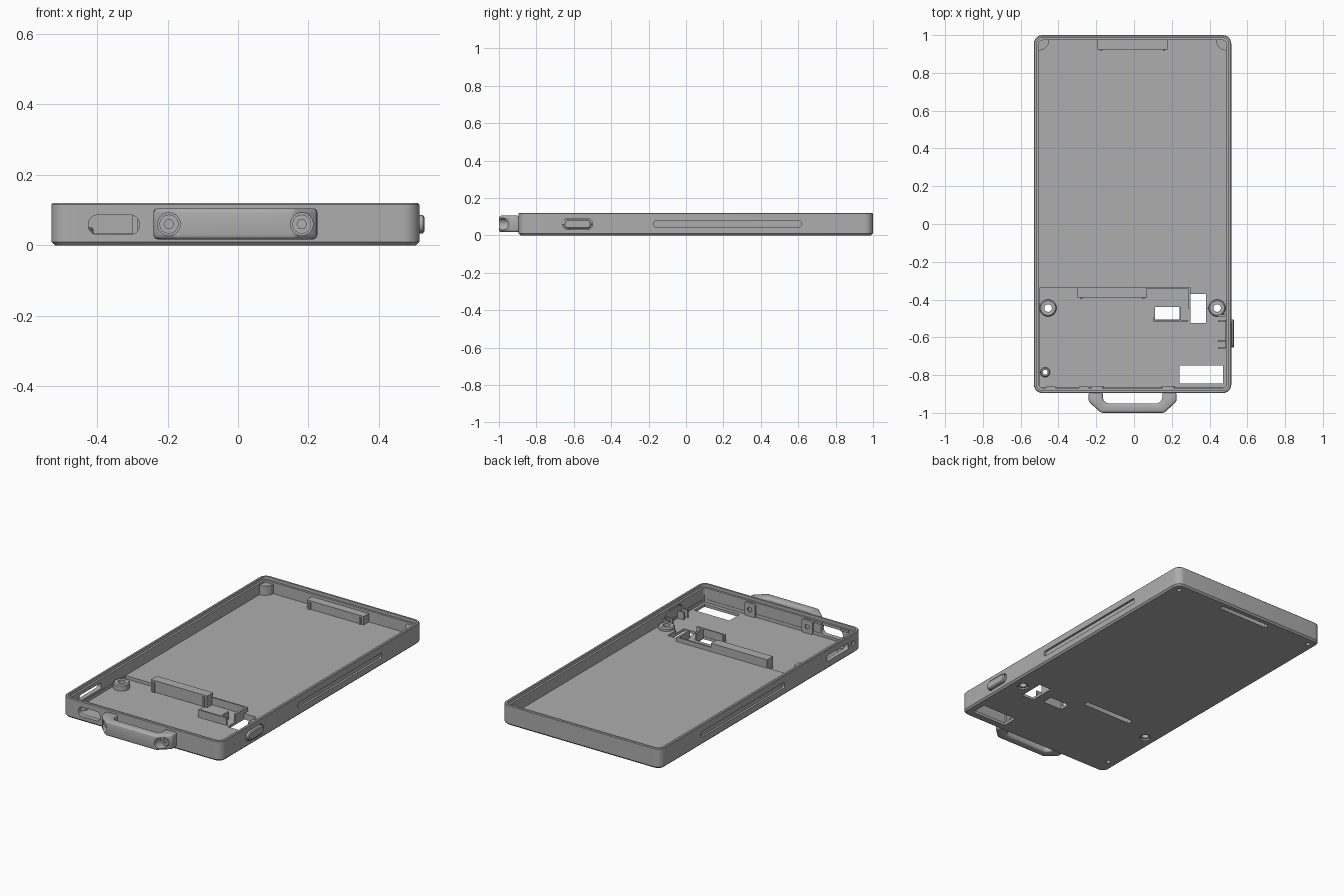
import bpy, bmesh, math

cube = bpy.data.objects.get("Cube")
if cube:
    bpy.data.objects.remove(cube, do_unlink=True)

GREY = (0.42, 0.42, 0.42, 1)
mat = bpy.data.materials.new("plain grey")
mat.use_nodes = True
mat.diffuse_color = GREY
bsdf = next(n for n in mat.node_tree.nodes if n.type == 'BSDF_PRINCIPLED')
bsdf.inputs["Base Color"].default_value = GREY


def rrect(x0, x1, y0, y1, r, n=8):
    """Rounded rectangle outline."""
    pts = []
    corners = [(x1 - r, y1 - r), (x0 + r, y1 - r), (x0 + r, y0 + r), (x1 - r, y0 + r)]
    for k, (cx, cy) in enumerate(corners):
        for i in range(n + 1):
            a = math.pi / 2 * (k + i / n)
            pts.append((cx + r * math.cos(a), cy + r * math.sin(a)))
    return pts


def rect(x0, x1, y0, y1):
    return [(x0, y0), (x1, y0), (x1, y1), (x0, y1)]


def circle(x, y, r, n=32):
    return [(x + r * math.cos(2 * math.pi * i / n), y + r * math.sin(2 * math.pi * i / n))
            for i in range(n)]


def loft(name, rings, axis='z'):
    """Closed solid through (outline, height) rings along an axis."""
    place = {'z': lambda u, v, w: (u, v, w),
             'x': lambda u, v, w: (w, u, v),
             'y': lambda u, v, w: (u, w, v)}[axis]
    bm = bmesh.new()
    loops = [[bm.verts.new(place(u, v, w)) for u, v in pts] for pts, w in rings]
    n = len(loops[0])
    for a, b in zip(loops, loops[1:]):
        for i in range(n):
            j = (i + 1) % n
            bm.faces.new((a[i], a[j], b[j], b[i]))
    bm.faces.new(loops[0][::-1])
    bm.faces.new(loops[-1])
    bmesh.ops.recalc_face_normals(bm, faces=bm.faces)
    me = bpy.data.meshes.new(name)
    bm.to_mesh(me)
    bm.free()
    me.materials.append(mat)
    ob = bpy.data.objects.new(name, me)
    bpy.context.collection.objects.link(ob)
    return ob


def prism(name, pts, a, b, axis='z'):
    return loft(name, [(pts, a), (pts, b)], axis)


def apply(ob, mod):
    bpy.context.view_layer.objects.active = ob
    bpy.ops.object.modifier_apply(modifier=mod.name)


def cut(ob, pts, a, b, axis='z'):
    """Subtract a prism from an object."""
    tool = prism("cutter", pts, a, b, axis)
    tool.hide_render = True
    mod = ob.modifiers.new("cut", 'BOOLEAN')
    mod.operation = 'DIFFERENCE'
    mod.solver = 'EXACT'
    mod.object = tool
    apply(ob, mod)
    bpy.data.objects.remove(tool, do_unlink=True)


def bevel(ob, width, segments=2):
    mod = ob.modifiers.new("bevel", 'BEVEL')
    mod.width = width
    mod.segments = segments
    apply(ob, mod)


# Outer shell
X0, X1, Y0, Y1 = -0.53, 0.515, -0.895, 1.0


def outline(d, r):
    return rrect(X0 + d, X1 - d, Y0 + d, Y1 - d, r)


body = loft("case_shell", [(outline(0.01, 0.035), 0), (outline(0, 0.045), 0.01),
                           (outline(0, 0.045), 0.116), (outline(0.004, 0.041), 0.12)])

# Tray cavity, rim ledge and the deeper front pocket
FLOOR, POCKET = 0.035, 0.016
cut(body, outline(0.027, 0.02), FLOOR, 0.3)
cut(body, outline(0.015, 0.03), 0.102, 0.3)
cut(body, [(-0.501, -0.866), (0.486, -0.866), (0.486, -0.45), (0.3, -0.45),
           (0.3, -0.34), (-0.501, -0.34)], POCKET, 0.06)

# Windows through the floor
for r in [(0.11, 0.24, -0.505, -0.44), (0.30, 0.38, -0.525, -0.37), (0.24, 0.47, -0.845, -0.75)]:
    cut(body, rect(*r), -0.1, 0.06)

# Clip covers over slots in the floor
CLIPS = {"back_clip": (-0.195, 0.18, 0.925, 0.976), "front_clip": (-0.30, 0.07, -0.39, -0.335)}
for name, (a, b, c, d) in CLIPS.items():
    slot = rrect(a + 0.02, b - 0.02, c + 0.01, d - 0.012, 0.01, 3)
    cut(body, slot, -0.1, 0.06)
    clip = prism(name, rect(a, b, c, d), 0.012, 0.085)
    cut(clip, slot, -0.1, 0.072)
    for x in (a + 0.015, b - 0.027):
        prism(name + "_rib", rect(x, x + 0.012, c - 0.008, c + 0.004), 0.015, 0.075)

# Screw posts with countersunk holes below
POSTS = {"left_post": (0.44, -0.445, 0.045, 0.02, 0.052),
         "right_post": (-0.455, -0.445, 0.045, 0.02, 0.052),
         "small_post": (-0.47, -0.785, 0.026, 0.013, 0.045)}
for name, (x, y, r, hole, top) in POSTS.items():
    cut(body, circle(x, y, hole), -0.1, 0.1)
    if r > 0.03:
        cut(body, circle(x, y, r * 0.7), -0.1, 0.009)
    post = loft(name, [(circle(x, y, r), 0.012), (circle(x, y, r), top - 0.006),
                       (circle(x, y, r - 0.006), top)])
    cut(post, circle(x, y, hole), -0.1, 0.1)

# Back corner posts
for name, x, s in (("back_left_post", 0.489, -1), ("back_right_post", -0.504, 1)):
    arc = [(x + s * 0.055 * math.cos(t * math.pi / 16), 0.974 - 0.055 * math.sin(t * math.pi / 16))
           for t in range(9)]
    prism(name, [(x, 0.974)] + arc, 0.03, 0.09)
    cut(body, circle(x + s * 0.025, 0.947, 0.013, 20), -0.1, 0.028)

# Grooves on both long sides, card slot and port
groove = rrect(-0.17, 0.615, 0.045, 0.078, 0.008, 4)
cut(body, groove, X1 - 0.012, X1 + 0.1, 'x')
cut(body, groove, X0 - 0.1, X0 + 0.012, 'x')
cut(body, rrect(-0.77, -0.57, 0.045, 0.08, 0.01, 4), X0 - 0.1, X0 + 0.1, 'x')
cut(body, rrect(-0.83, -0.80, 0.05, 0.075, 0.006, 3), X0 - 0.1, X0 + 0.012, 'x')
cut(body, rrect(-0.425, -0.28, 0.03, 0.086, 0.027), Y0 - 0.1, Y0 + 0.1, 'y')

# Side button in its opening, with guide ribs inside
cut(body, rrect(-0.66, -0.5, 0.03, 0.09, 0.029), X1 - 0.1, X1 + 0.1, 'x')
pill = rrect(-0.655, -0.505, 0.034, 0.086, 0.0255)
tip = rrect(-0.648, -0.512, 0.041, 0.079, 0.0185)
loft("side_button", [(pill, 0.485), (pill, 0.525), (tip, 0.53)], 'x')
for y in (-0.485, -0.515, -0.62, -0.655):
    prism("button_guide", rect(0.445, 0.489, y - 0.005, y + 0.005), POCKET - 0.004, 0.06)

# Low walls beside the windows
for r in [(0.10, 0.285, -0.517, -0.507), (0.10, 0.11, -0.517, -0.495),
          (0.24, 0.25, -0.507, -0.44), (0.288, 0.3, -0.45, -0.335),
          (0.07, 0.3, -0.345, -0.335)]:
    prism("window_wall", rect(*r), POCKET - 0.004, 0.06)

# Front handle with screw bores
handle = prism("handle", [(-0.24, -0.89), (-0.24, -0.94), (-0.175, -1), (0.16, -1),
                          (0.225, -0.94), (0.225, -0.89), (0.15, -0.89), (0.15, -0.93),
                          (0.13, -0.95), (-0.145, -0.95), (-0.165, -0.93), (-0.165, -0.89)],
               0.017, 0.105)
bevel(handle, 0.012, 3)
for x in (-0.196, 0.181):
    cut(handle, circle(x, 0.06, 0.032), -1.1, -0.925, 'y')
    screw = prism("handle_screw", circle(x, 0.06, 0.027), -0.945, -0.92, 'y')
    cut(screw, circle(x, 0.06, 0.014, 6), -1, -0.935, 'y')
    # Screw tab on the inner wall
    tab = prism("handle_tab", rrect(x - 0.035, x + 0.035, 0.012, 0.095, 0.012, 4),
                -0.872, -0.857, 'y')
    cut(tab, circle(x, 0.055, 0.014, 20), -0.864, -0.8, 'y')

# Snap ledges along the front inner wall
for x in (-0.44, -0.265):
    prism("snap_ledge", rect(x - 0.025, x + 0.025, -0.87, -0.86), 0.088, 0.1)

# Smooth rounded areas, keep edges sharp
bpy.ops.object.select_all(action='DESELECT')
for ob in bpy.context.scene.objects:
    if ob.type == 'MESH' and mat.name in ob.data.materials:
        ob.select_set(True)
        bpy.context.view_layer.objects.active = ob
bpy.ops.object.shade_smooth_by_angle(angle=math.radians(30))
